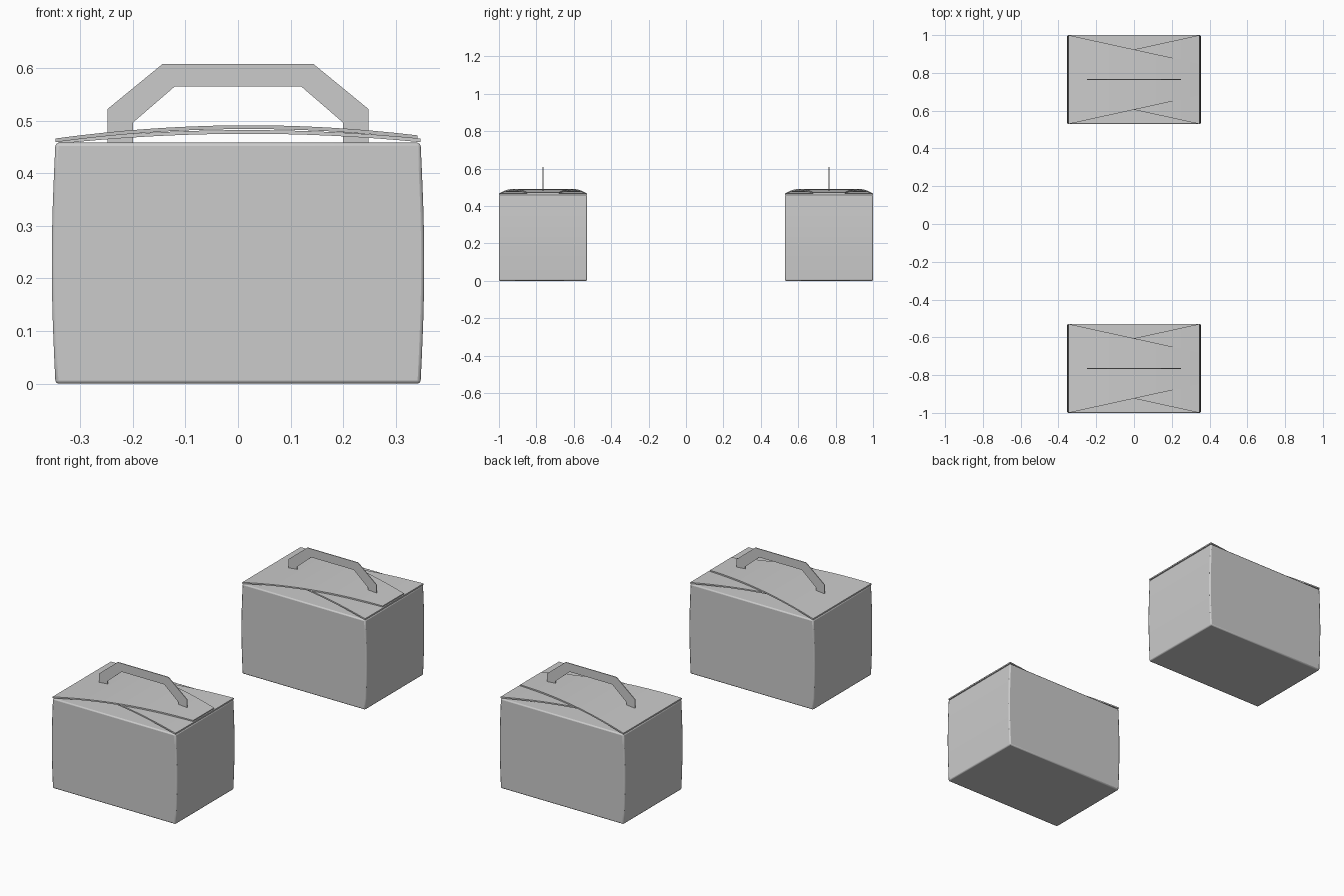
import bpy
import bmesh
import math

if "Cube" in bpy.data.objects:
    bpy.data.objects.remove(bpy.data.objects["Cube"])

HW, D0, D1, TOP = 0.347, 0.529, 1.0, 0.458   # half width, depth limits, panel height
HALF_D, MID = (D1 - D0) / 2, (D0 + D1) / 2


def finish(name, bm, y):
    bmesh.ops.recalc_face_normals(bm, faces=bm.faces)
    mesh = bpy.data.meshes.new(name)
    bm.to_mesh(mesh)
    bm.free()
    ob = bpy.data.objects.new(name, mesh)
    bpy.context.collection.objects.link(ob)
    ob.location.y = y
    return ob


def smooth(ob, angle=40):
    bpy.ops.object.select_all(action='DESELECT')
    ob.select_set(True)
    bpy.context.view_layer.objects.active = ob
    bpy.ops.object.shade_smooth_by_angle(angle=math.radians(angle))


def loft(rings):
    bm = bmesh.new()
    vs = [[bm.verts.new(p) for p in r] for r in rings]
    for a, b in zip(vs, vs[1:]):
        for i in range(4):
            j = (i + 1) % 4
            bm.faces.new((a[i], a[j], b[j], b[i]))
    bm.faces.new(vs[0])
    bm.faces.new(vs[-1])
    return bm


# Carton body with gently bulging end panels
def make_body(y):
    rings = []
    for i in range(9):
        t = i / 8
        w = HW + 0.007 * math.sin(math.pi * t)
        rings.append([(sx * w, sy * HALF_D, TOP * t)
                      for sx, sy in ((-1, -1), (1, -1), (1, 1), (-1, 1))])
    ob = finish("carton_body", loft(rings), y)
    bev = ob.modifiers.new("soft_edges", 'BEVEL')
    bev.width, bev.segments, bev.limit_method = 0.006, 2, 'ANGLE'
    bev.angle_limit = math.radians(40)
    smooth(ob)


# Arched closing flap, tapering away from the end panel it hinges on
def make_flap(name, y, side, crown, tip_z):
    rings = []
    root_z, thick = 0.466, 0.007
    for i in range(17):
        t = i / 16
        x = side * (HW - t * 2 * (HW - 0.003))
        z = (root_z * (1 - t) * (1 - 2 * t) + crown * 4 * t * (1 - t)
             + tip_z * t * (2 * t - 1))
        w = HALF_D + (0.085 - HALF_D) * t
        low = max(z - thick, TOP - 0.002)
        rings.append([(x, -w, low), (x, w, low), (x, w, z), (x, -w, z)])
    smooth(finish(name, loft(rings), y))


# Flat carrying handle, a mirrored outline given a little thickness
def make_handle(y):
    outer = [(0.248, 0.45), (0.248, 0.522), (0.143, 0.608)]
    inner = [(0.2, 0.45), (0.2, 0.496), (0.12, 0.565)]
    outer += [(-x, z) for x, z in reversed(outer)]
    inner += [(-x, z) for x, z in reversed(inner)]
    h = 0.002
    finish("carry_handle", loft([[(a[0], -h, a[1]), (a[0], h, a[1]),
                                  (b[0], h, b[1]), (b[0], -h, b[1])]
                                 for a, b in zip(outer, inner)]), y)


# Two identical cartons, front and back
for y in (-MID, MID):
    make_body(y)
    make_flap("lower_flap", y, 1, 0.482, 0.463)
    make_flap("upper_flap", y, -1, 0.491, 0.472)
    make_handle(y)
